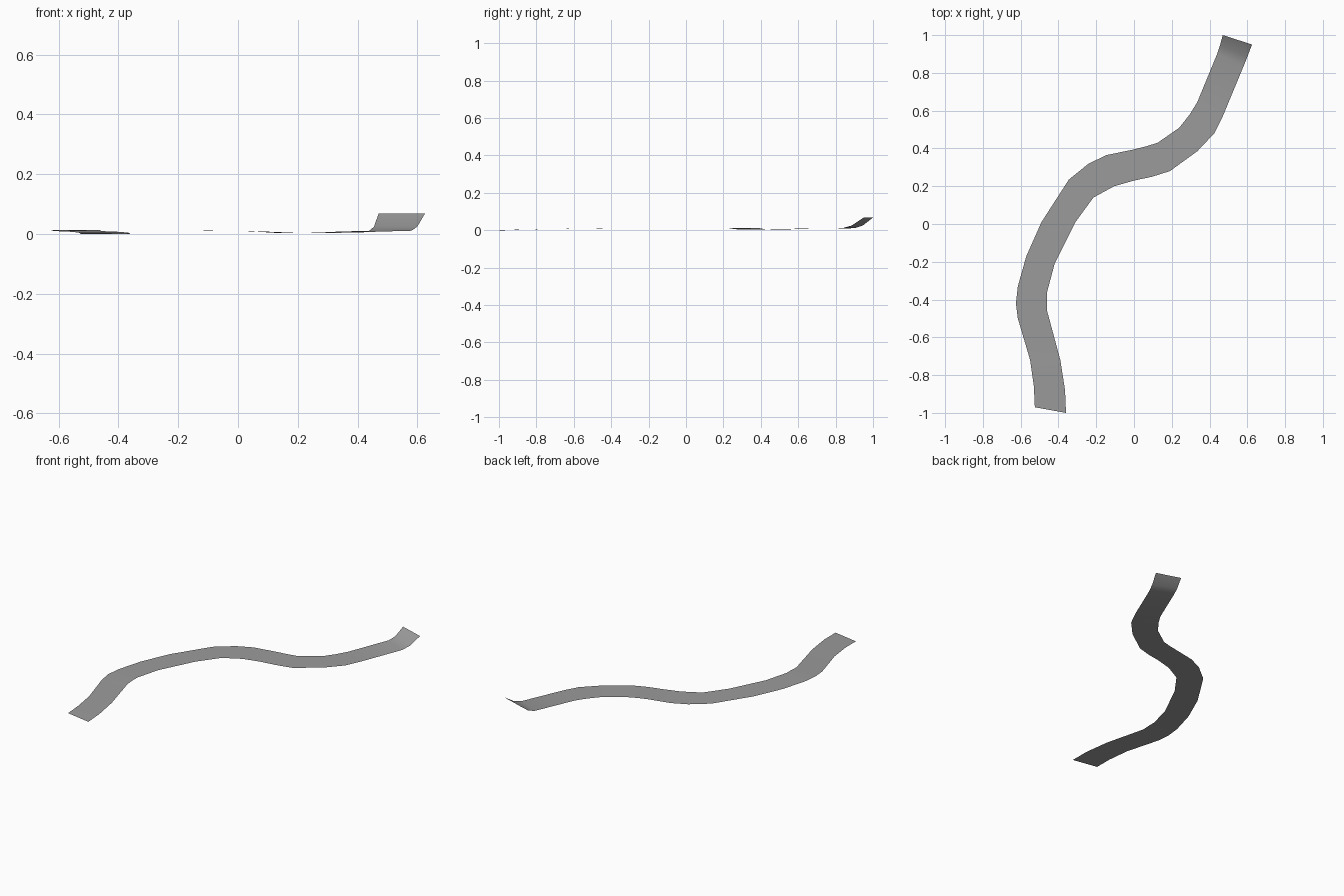
import bpy
import bmesh

# Remove the default cube only
default_cube = bpy.data.objects.get("Cube")
if default_cube:
    bpy.data.objects.remove(default_cube, do_unlink=True)


def make_material(name, colour):
    """Flat material whose viewport and render colours agree."""
    material = bpy.data.materials.new(name)
    material.use_nodes = True
    material.diffuse_color = colour
    shader = material.node_tree.nodes["Principled BSDF"]
    shader.inputs["Base Color"].default_value = colour
    return material


def make_ribbon(name, left_edge, right_edge, heights, material):
    """Loft an open sheet between two edge paths."""
    bm = bmesh.new()
    rows = []
    for left, right, height in zip(left_edge, right_edge, heights):
        rows.append((bm.verts.new((*left, height)),
                     bm.verts.new((*right, height))))
    for (left_a, right_a), (left_b, right_b) in zip(rows, rows[1:]):
        face = bm.faces.new((left_a, right_a, right_b, left_b))
        face.smooth = True
    mesh = bpy.data.meshes.new(name)
    bm.to_mesh(mesh)
    bm.free()
    mesh.materials.append(material)
    ribbon = bpy.data.objects.new(name, mesh)
    bpy.context.collection.objects.link(ribbon)
    return ribbon


# Winding edges, from the front end to the back end
left_edge = [
    (-.525, -.97), (-.53, -.86), (-.55, -.72), (-.615, -.5), (-.625, -.42),
    (-.615, -.33), (-.57, -.17), (-.49, .01), (-.345, .235), (-.24, .32),
    (-.145, .365), (0, .395), (.06, .41), (.125, .43), (.24, .51),
    (.295, .58), (.335, .645), (.44, .9), (.455, .945), (.47, 1),
]
right_edge = [
    (-.36, -1), (-.365, -.88), (-.39, -.72), (-.46, -.46), (-.46, -.41),
    (-.46, -.36), (-.42, -.21), (-.31, .01), (-.215, .14), (-.16, .17),
    (-.105, .2), (0, .23), (.095, .25), (.19, .28), (.335, .385),
    (.425, .48), (.47, .57), (.58, .835), (.6, .885), (.625, .95),
]

# Nearly level sheet with an upturned back end
heights = [0, .004, .007, .01] + [.013] * 7 + [
    .011, .008, .004, .004, .006, .008, .011, .025, .068]

path_grey = make_material("path grey", (.33, .33, .33, 1))
make_ribbon("winding_path", left_edge, right_edge, heights, path_grey)
